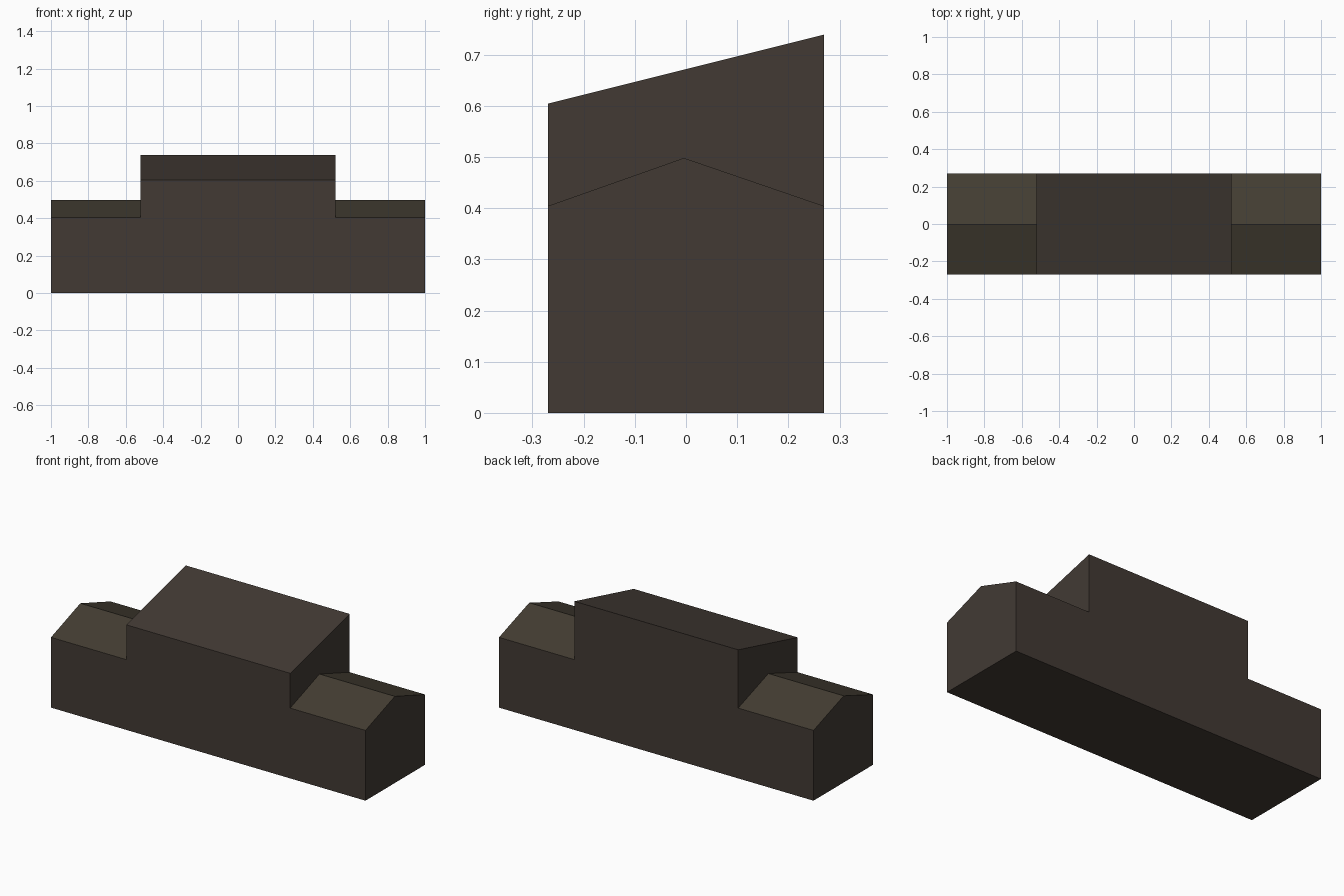
import bpy
import bmesh

if "Cube" in bpy.data.objects:
    bpy.data.objects.remove(bpy.data.objects["Cube"])


def material(name, rgb):
    m = bpy.data.materials.new(name)
    m.diffuse_color = (*rgb, 1.0)
    m.use_nodes = True
    m.node_tree.nodes["Principled BSDF"].inputs["Base Color"].default_value = m.diffuse_color
    return m


WALL = material("dark brown wall", (0.054, 0.042, 0.034))
ROOF = material("dark olive brown roof", (0.056, 0.046, 0.032))

HALF_DEPTH = 0.27
HALF_LENGTH = 1.0
HALL_END = 0.521


def prism(name, profile, x0, x1, roof_mat):
    """Extrude a (y, z) profile along x; upward faces take the roof material."""
    bm = bmesh.new()
    face = bm.faces.new([bm.verts.new((x0, y, z)) for y, z in profile])
    ext = bmesh.ops.extrude_face_region(bm, geom=[face])
    moved = [v for v in ext["geom"] if isinstance(v, bmesh.types.BMVert)]
    bmesh.ops.translate(bm, vec=(x1 - x0, 0, 0), verts=moved)
    bmesh.ops.recalc_face_normals(bm, faces=bm.faces)
    bm.normal_update()
    for f in bm.faces:
        f.material_index = 1 if f.normal.z > 0.5 else 0
    mesh = bpy.data.meshes.new(name)
    bm.to_mesh(mesh)
    bm.free()
    mesh.materials.append(WALL)
    mesh.materials.append(roof_mat)
    obj = bpy.data.objects.new(name, mesh)
    bpy.context.collection.objects.link(obj)
    return obj


# Tall central hall with a single-pitch roof rising to the back
hall = [(-HALF_DEPTH, 0), (HALF_DEPTH, 0), (HALF_DEPTH, 0.739), (-HALF_DEPTH, 0.604)]
prism("central_hall", hall, -HALL_END, HALL_END, WALL)

# Lower gabled wings at both ends
wing = [(-HALF_DEPTH, 0), (HALF_DEPTH, 0), (HALF_DEPTH, 0.404),
        (-0.004, 0.498), (-HALF_DEPTH, 0.404)]
prism("left_wing", wing, -HALF_LENGTH, -HALL_END, ROOF)
prism("right_wing", wing, HALL_END, HALF_LENGTH, ROOF)
